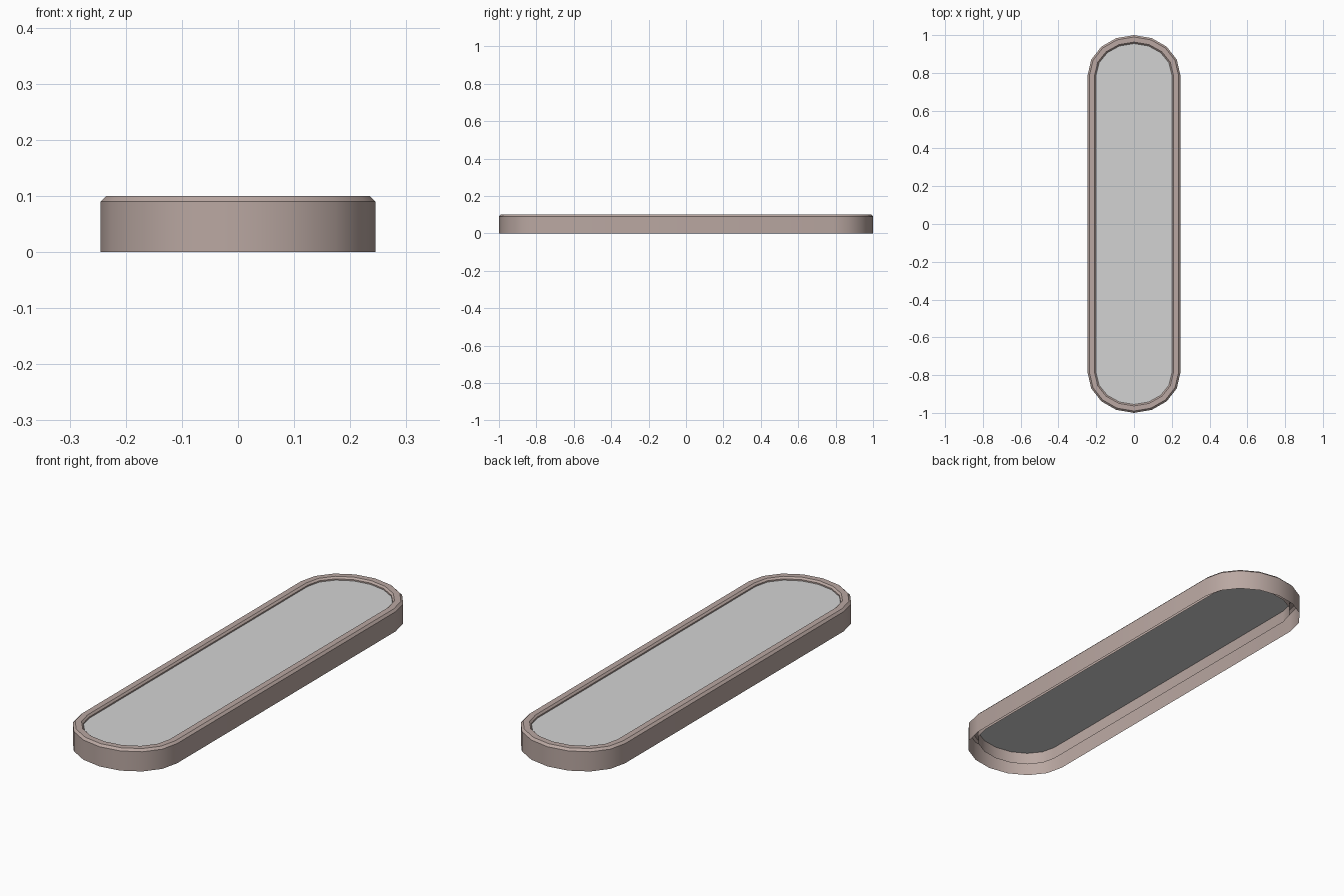
import bpy, bmesh, math

if "Cube" in bpy.data.objects:
    bpy.data.objects.remove(bpy.data.objects["Cube"])

HALF_W, END_R, STRAIGHT, SEG = 0.245, 0.21, 0.79, 8


def material(name, rgb):
    m = bpy.data.materials.new(name)
    m.diffuse_color = (*rgb, 1.0)
    m.use_nodes = True
    m.node_tree.nodes["Principled BSDF"].inputs["Base Color"].default_value = m.diffuse_color
    return m


def capsule(inset, z):
    """Counter-clockwise rounded-end outline, moved inward by inset."""
    pts = []
    for side in (1, -1):
        for i in range(SEG + 1):
            a = math.pi * i / SEG
            pts.append((side * (HALF_W - inset) * math.cos(a),
                        side * (STRAIGHT + (END_R - inset) * math.sin(a)), z))
    return pts


def finish(bm, name, mat):
    mesh = bpy.data.meshes.new(name)
    bm.to_mesh(mesh)
    bm.free()
    mesh.materials.append(mat)
    ob = bpy.data.objects.new(name, mesh)
    bpy.context.collection.objects.link(ob)
    return ob


brown = material("warm taupe", (0.49, 0.39, 0.36))
grey = material("light grey", (0.65, 0.65, 0.65))

# Frame: open shell with outer wall, bevelled rim and shorter inner lip
profile = [(0, 0), (0, 0.09), (0.01, 0.1), (0.037, 0.1), (0.045, 0.092), (0.045, 0.03)]
bm = bmesh.new()
rings = [[bm.verts.new(p) for p in capsule(d, z)] for d, z in profile]
for low, high in zip(rings, rings[1:]):
    n = len(low)
    for i in range(n):
        j = (i + 1) % n
        bm.faces.new((low[i], low[j], high[j], high[i]))
frame = finish(bm, "frame", brown)
bpy.context.view_layer.objects.active = frame
frame.select_set(True)
bpy.ops.object.shade_smooth_by_angle(angle=math.radians(30))

# Panel: flat sheet slightly below the rim
bm = bmesh.new()
bm.faces.new([bm.verts.new(p) for p in capsule(0.045, 0.086)])
finish(bm, "panel", grey)
